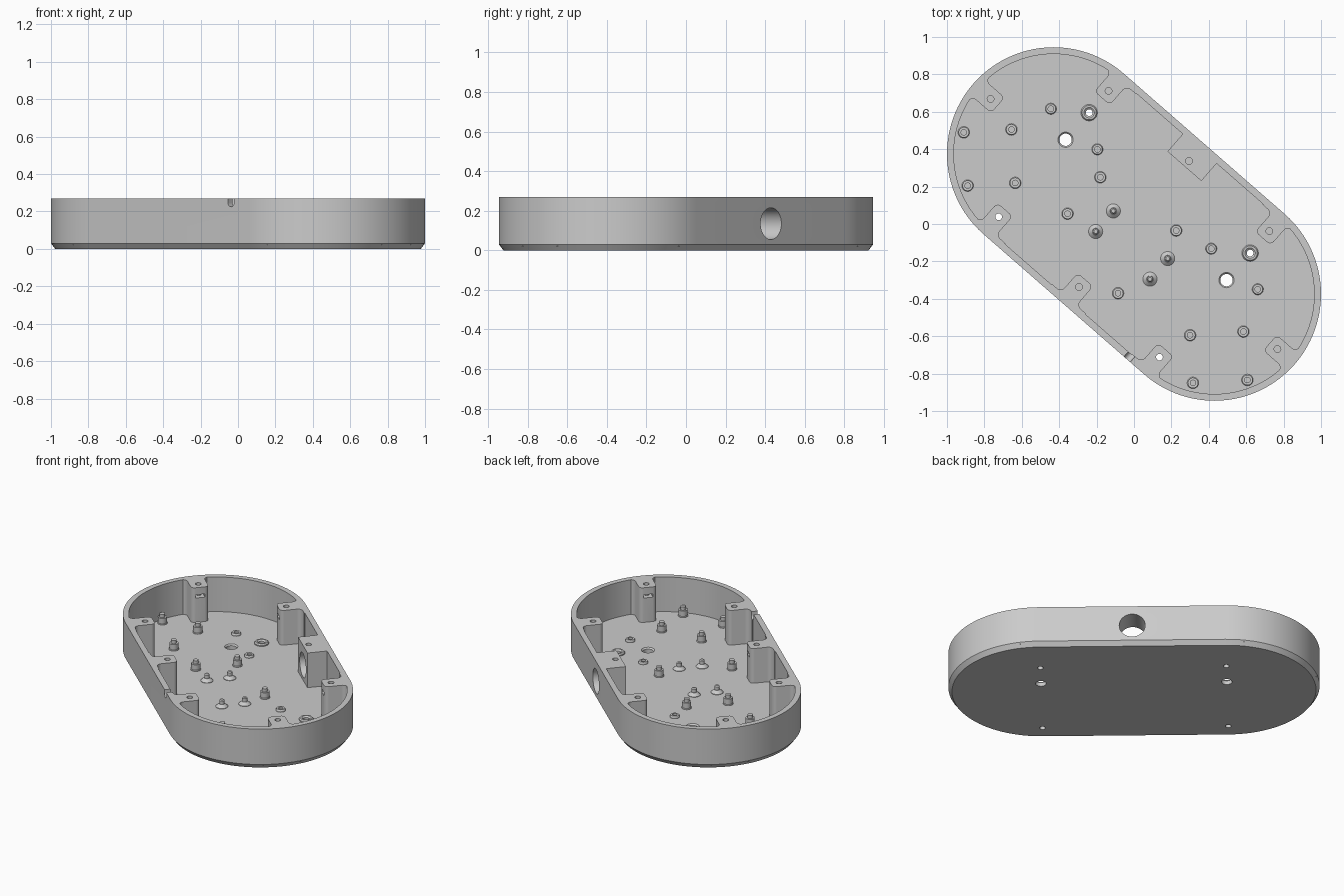
import bpy, bmesh, math
from mathutils import Matrix, Vector

if "Cube" in bpy.data.objects:
    bpy.data.objects.remove(bpy.data.objects["Cube"])

HALF, R, WALL, H, FLOOR = 0.5705, 0.57, 0.036, 0.27, 0.035
TURN = Matrix.Rotation(math.radians(-41.1), 4, 'Z')   # long axis lies diagonally

grey = bpy.data.materials.new("matte_grey")
grey.diffuse_color = (0.6, 0.6, 0.6, 1)
grey.use_nodes = True
grey.node_tree.nodes["Principled BSDF"].inputs["Base Color"].default_value = grey.diffuse_color


def make(name, bm):
    bmesh.ops.remove_doubles(bm, verts=bm.verts, dist=1e-5)
    bmesh.ops.recalc_face_normals(bm, faces=bm.faces)
    bm.transform(TURN)
    me = bpy.data.meshes.new(name)
    bm.to_mesh(me)
    bm.free()
    me.materials.append(grey)
    ob = bpy.data.objects.new(name, me)
    bpy.context.collection.objects.link(ob)
    return ob


def stadium(r, z, n=48):
    pts = []
    for side in (1, -1):
        for i in range(n + 1):
            a = -math.pi / 2 + math.pi * i / n + (0 if side > 0 else math.pi)
            pts.append((side * HALF + r * math.cos(a), r * math.sin(a), z))
    return pts


def loft(bm, rings):
    loops = [[bm.verts.new(p) for p in ring] for ring in rings]
    n = len(loops[0])
    for a, b in zip(loops, loops[1:]):
        for i in range(n):
            bm.faces.new((a[i], a[(i + 1) % n], b[(i + 1) % n], b[i]))
    bm.faces.new(loops[0][::-1])
    bm.faces.new(loops[-1])


def lathe(bm, profile, u, v, n=28):
    """Stack of circles (radius, z), capped at both ends."""
    loft(bm, [[(u + r * math.cos(2 * math.pi * i / n),
                v + r * math.sin(2 * math.pi * i / n), z) for i in range(n)]
              for r, z in profile])


def prism(bm, pts, z0, z1, mat=Matrix()):
    loft(bm, [[mat @ Vector((x, y, z)) for x, y in pts] for z in (z0, z1)])


def rounded(corners, steps=5):
    """Polygon from (x, y, fillet) corners."""
    out = []
    n = len(corners)
    for i, (x, y, f) in enumerate(corners):
        p = Vector((x, y))
        if not f:
            out.append((x, y))
            continue
        a = p + (Vector(corners[i - 1][:2]) - p).normalized() * f
        b = p + (Vector(corners[(i + 1) % n][:2]) - p).normalized() * f
        c = a + b - p
        for k in range(steps + 1):
            t = k / steps * math.pi / 2
            q = c + (a - c) * math.cos(t) + (b - c) * math.sin(t)
            out.append((q.x, q.y))
    return out


def boolean(target, tool, op):
    mod = target.modifiers.new(op, 'BOOLEAN')
    mod.operation, mod.object, mod.solver = op, tool, 'EXACT'
    bpy.context.view_layer.objects.active = target
    bpy.ops.object.modifier_apply(modifier=mod.name)
    bpy.data.objects.remove(tool)


# Tray shell with chamfered lower edge
bm = bmesh.new()
loft(bm, [stadium(R - 0.022, 0), stadium(R, 0.03), stadium(R, H),
          stadium(R - WALL, H), stadium(R - WALL, FLOOR)])
tray = make("tray", bm)

# Screw posts on the wall: (end centre u, direction angle)
posts = [(-HALF, 180), (-HALF, 90), (-HALF, 270), (HALF, 0),
         (HALF, 90), (HALF, 270), (0, 270)]
post_shape = rounded([(-.12, .552, 0), (-.12, .53, 0), (-.055, .53, .03),
                      (-.055, .395, .025), (.055, .395, .025), (.055, .53, .03),
                      (.12, .53, 0), (.12, .552, 0)])


def place(u, deg):
    return Matrix.Translation((u, 0, 0)) @ Matrix.Rotation(math.radians(deg - 90), 4, 'Z')


bm = bmesh.new()
for u, deg in posts:
    prism(bm, post_shape, 0.02, H, place(u, deg))
# Block around the side opening
prism(bm, [(-.12, .41), (.12, .41), (.12, .55), (-.12, .55)], 0.02, H)
boolean(tray, make("post_tool", bm), 'UNION')

# Screw holes, floor holes, side opening and cable notch
bm = bmesh.new()
for u, deg in posts:
    c = place(u, deg) @ Vector((0, .447, 0))
    through = deg == 270 and u != 0
    lathe(bm, [(.018, -.02 if through else .17), (.018, H + .02)], c.x, c.y)
lathe(bm, [(.018, .235), (.018, H + .02)], 0, .447)
for u in (-.572, .57):
    lathe(bm, [(.033, -.02), (.033, .026), (.047, .042)], u, .099)
    lathe(bm, [(.018, -.02), (.018, .06)], u, .291)
along_v = Matrix.Rotation(math.pi / 2, 4, 'X')     # profile (u, z), depth becomes -v
prism(bm, [(.08 * math.cos(math.tau * i / 40), .135 + .08 * math.sin(math.tau * i / 40))
           for i in range(40)], -.62, -.38, along_v)
notch = [(.448 + .022 * math.cos(a), .247 + .022 * math.sin(a))
         for a in [math.pi + math.pi * i / 10 for i in range(11)]]
prism(bm, notch + [(.47, .3), (.426, .3)], .5, .62, along_v)
boolean(tray, make("hole_tool", bm), 'DIFFERENCE')

# Nut slots in the inner faces of the posts
bm = bmesh.new()
for u, deg in posts:
    if not (deg == 270 and u != 0):
        prism(bm, [(-.03, .38), (.03, .38), (.03, .475), (-.03, .475)],
              .2, .222, place(u, deg))
boolean(tray, make("slot_tool", bm), 'DIFFERENCE')

# Pegs: shoulder body with a narrow pin
bm = bmesh.new()
for u, v in [(-.826, -.05), (-1.008, -.229), (-.805, -.43), (-.623, -.252),
             (-.304, -.192), (-.3, .07), (.193, .122), (.179, -.335),
             (.819, -.049), (1.005, -.23), (.796, -.433), (.617, -.251)]:
    lathe(bm, [(.031, .03), (.031, .038), (.028, .042), (.028, .078),
               (.017, .078), (.017, .1)], u, v)
make("shoulder_pegs", bm)

# Conical pegs near the middle
bm = bmesh.new()
for u, v in [(-.129, -.02), (-.128, -.165), (.257, -.021), (.258, -.166)]:
    lathe(bm, [(.038, .03), (.038, .038), (.018, .056), (.016, .056),
               (.016, .078), (.01, .084)], u, v)
make("cone_pegs", bm)

# Low sockets with a blind hole
bm = bmesh.new()
for u in (-.74, -.41, .398, .728):
    lathe(bm, [(.03, .03), (.03, .042), (.026, .05), (.015, .05), (.015, .036)], u, .172)
make("low_sockets", bm)

# Rings around the small floor holes
bm = bmesh.new()
n = 32
for u in (-.572, .57):
    prof = [(.018, .03), (.044, .03), (.044, .042), (.038, .05), (.028, .05), (.018, .042)]
    rings = [[bm.verts.new((u + r * math.cos(math.tau * i / n),
                            .291 + r * math.sin(math.tau * i / n), z))
              for i in range(n)] for r, z in prof]
    for k in range(len(prof)):
        a, b = rings[k], rings[(k + 1) % len(prof)]
        for i in range(n):
            bm.faces.new((a[i], a[(i + 1) % n], b[(i + 1) % n], b[i]))
make("hole_rings", bm)

# Smooth curved walls, keep edges sharp
bpy.ops.object.select_all(action='DESELECT')
for ob in bpy.context.scene.objects:
    ob.select_set(True)
    bpy.context.view_layer.objects.active = ob
bpy.ops.object.shade_smooth_by_angle(angle=math.radians(25))
